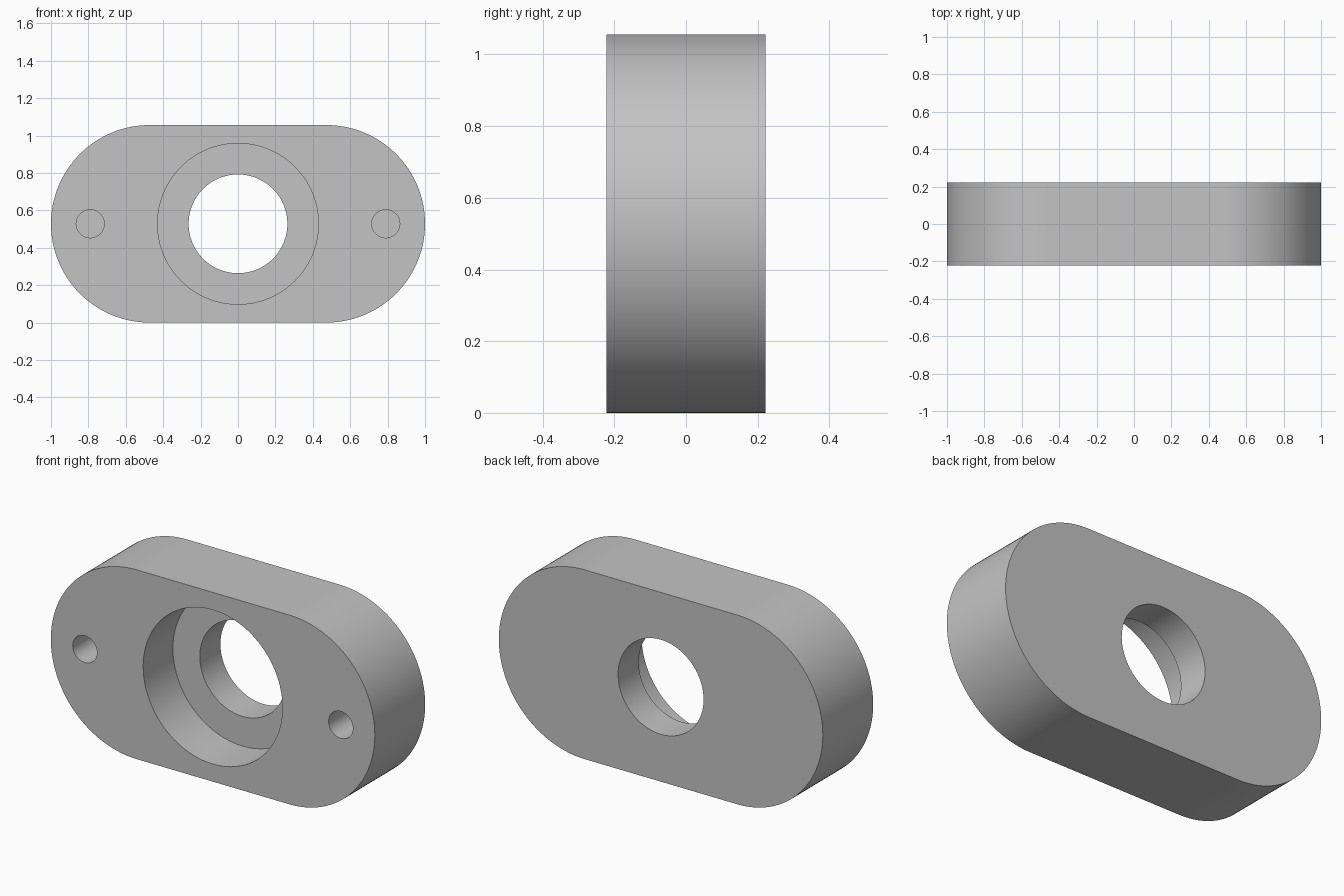
import bpy, bmesh, math
from mathutils import Matrix

cube = bpy.data.objects.get("Cube")
if cube:
    bpy.data.objects.remove(cube, do_unlink=True)

# Overall dimensions
END_RADIUS = 0.528
HALF_DEPTH = 0.222
END_OFFSET = 1 - END_RADIUS
MID_Z = END_RADIUS

grey = bpy.data.materials.new("plain_grey")
grey.use_nodes = True
colour = (0.55, 0.55, 0.55, 1)
grey.diffuse_color = colour
grey.node_tree.nodes["Principled BSDF"].inputs["Base Color"].default_value = colour


def make_object(name, bm):
    bmesh.ops.recalc_face_normals(bm, faces=bm.faces)
    mesh = bpy.data.meshes.new(name)
    bm.to_mesh(mesh)
    bm.free()
    mesh.materials.append(grey)
    obj = bpy.data.objects.new(name, mesh)
    bpy.context.collection.objects.link(obj)
    return obj


def stadium_plate(name, segments=64):
    """Plate with two half-round ends, extruded front to back."""
    bm = bmesh.new()
    outline = []
    for side in (1, -1):
        for i in range(segments + 1):
            a = math.pi * i / segments - math.pi / 2
            outline.append(bm.verts.new((side * (END_OFFSET + END_RADIUS * math.cos(a)),
                                         -HALF_DEPTH,
                                         MID_Z + side * END_RADIUS * math.sin(a))))
    face = bm.faces.new(outline)
    extruded = bmesh.ops.extrude_face_region(bm, geom=[face])["geom"]
    verts = [g for g in extruded if isinstance(g, bmesh.types.BMVert)]
    bmesh.ops.translate(bm, verts=verts, vec=(0, 2 * HALF_DEPTH, 0))
    return make_object(name, bm)


def drill(target, name, x, radius, depth, segments):
    """Cut a round hole of the given depth into the front face."""
    start, end = -HALF_DEPTH - 0.1, -HALF_DEPTH + depth
    bm = bmesh.new()
    place = (Matrix.Translation((x, (start + end) / 2, MID_Z))
             @ Matrix.Rotation(math.pi / 2, 4, "X"))
    bmesh.ops.create_cone(bm, cap_ends=True, segments=segments, radius1=radius,
                          radius2=radius, depth=end - start, matrix=place)
    cutter = make_object(name, bm)
    cutter.hide_render = True
    bpy.context.view_layer.objects.active = target
    mod = target.modifiers.new(name, "BOOLEAN")
    mod.operation = "DIFFERENCE"
    mod.solver = "EXACT"
    mod.object = cutter
    bpy.ops.object.modifier_apply(modifier=mod.name)
    bpy.data.objects.remove(cutter, do_unlink=True)


# Flange body with stepped centre bore and two blind mounting holes
flange = stadium_plate("flange_body")
drill(flange, "counterbore", 0, 0.43, 0.262, 96)
drill(flange, "through_bore", 0, 0.264, 2 * HALF_DEPTH + 0.1, 96)
for side in (-1, 1):
    drill(flange, "mounting_hole", side * 0.79, 0.075, 0.3, 48)

# Smooth curved walls, crisp rims
bpy.ops.object.select_all(action="DESELECT")
flange.select_set(True)
bpy.context.view_layer.objects.active = flange
bpy.ops.object.shade_smooth_by_angle(angle=math.radians(30))
